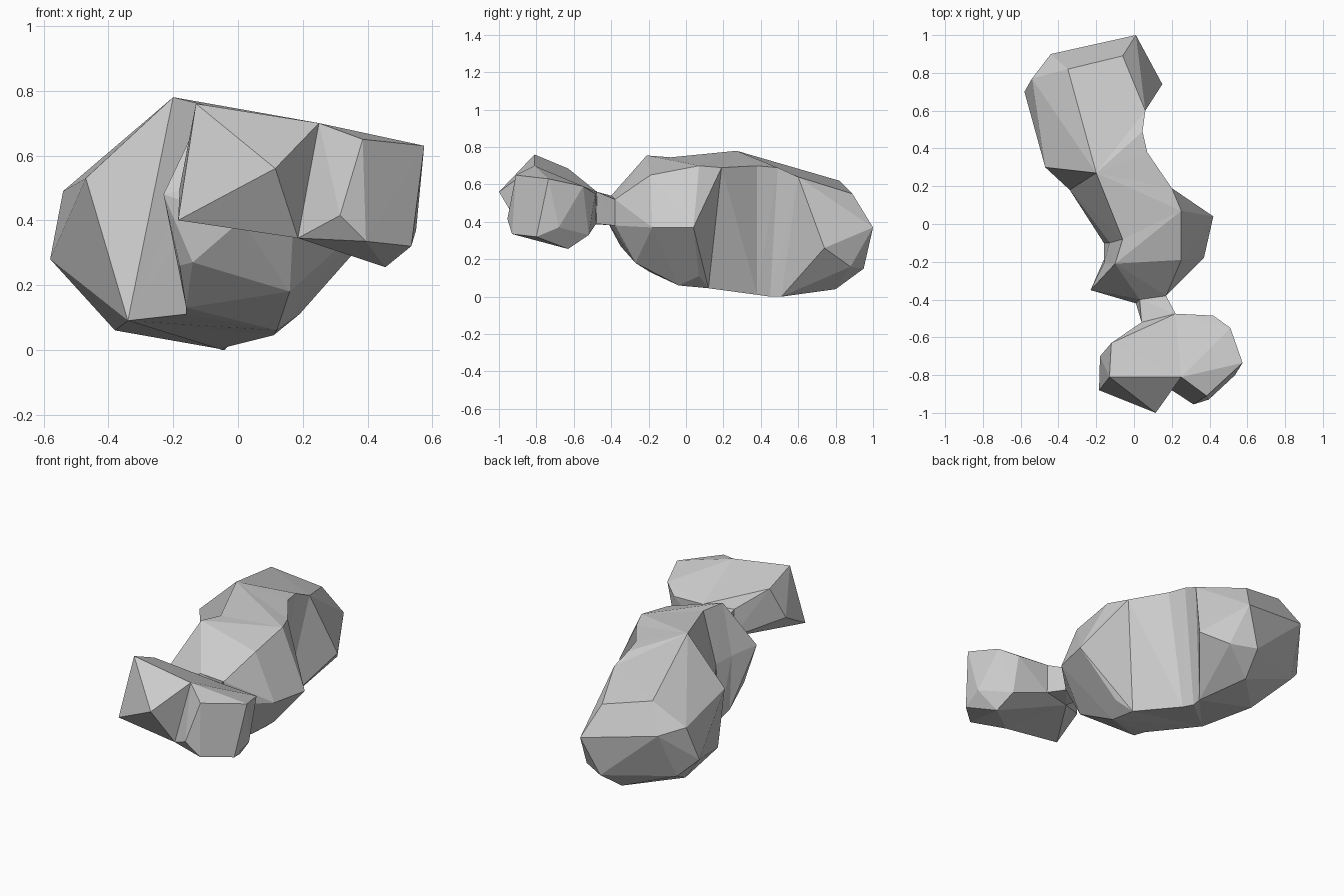
import bpy
import bmesh

default_cube = bpy.data.objects.get("Cube")
if default_cube:
    bpy.data.objects.remove(default_cube, do_unlink=True)

# One plain stone material
stone = bpy.data.materials.new("grey_stone")
stone.use_nodes = True
stone_colour = (.6, .6, .6, 1)
stone.diffuse_color = stone_colour
stone.node_tree.nodes["Principled BSDF"].inputs["Base Color"].default_value = stone_colour

# Landmark corners of the rear body, named so neighbouring chunks share them
body = {
    "tail_tip": (.01, 1, .37),
    "tail_top_right": (-.35, .82, .62),
    "tail_top_left": (-.06, .89, .55),
    "tail_back_corner": (-.44, .9, .46),
    "tail_side_upper": (-.54, .77, .49),
    "tail_side_lower": (-.58, .7, .28),
    "tail_left_bulge": (.15, .74, .26),
    "tail_under_left": (.05, .88, .16),
    "tail_under_back": (-.09, .95, .15),
    "tail_under_mid": (-.13, .8, .04),
    "tail_under_side": (-.38, .55, .06),
    "tail_heel": (-.48, .77, .18),
    "hump_peak": (-.2, .27, .78),
    "hump_side": (-.47, .3, .53),
    "hump_foot": (-.34, .18, .09),
    "crease_top": (.06, .6, .64),
    "crease_foot": (-.04, .51, 0),
    "waist_top": (.045, .49, .69),
    "waist_foot": (-.05, .45, 0),
    "waist_end_top": (.07, .38, .7),
    "waist_end_foot": (-.03, .38, .01),
    "shoulder_back_top": (.2, .19, .69),
    "shoulder_back_foot": (.11, .12, .045),
    "shoulder_top": (.25, .07, .7),
    "shoulder_bulge": (.42, .04, .37),
    "shoulder_under": (.19, .07, .11),
    "belly_left": (.12, -.04, .06),
}

# Landmark corners of the front body
body.update({
    "saddle_top": (-.06, -.08, .745),
    "saddle_side": (-.13, -.1, .43),
    "saddle_foot": (-.16, -.1, .11),
    "throat_peak": (-.1, -.21, .755),
    "throat_side": (-.16, -.21, .45),
    "throat_foot": (-.16, -.19, .13),
    "chest_top_left": (.25, -.19, .65),
    "chest_bulge": (.37, -.18, .37),
    "chest_right": (-.23, -.35, .48),
    "chest_right_low": (-.18, -.3, .26),
    "chest_under_right": (-.14, -.35, .27),
    "chest_under_left": (.16, -.27, .18),
    "chest_front_left": (.17, -.38, .52),
    "chest_front_right": (.03, -.4, .54),
    "chest_front_low": (.01, -.42, .4),
    "chest_front_corner": (.17, -.38, .38),
})

# Landmark corners of the head and neck
head = {
    "peak": (-.13, -.81, .76),
    "nose": (.115, -1, .56),
    "cheek_low": (-.185, -.88, .4),
    "cheek_back": (-.18, -.7, .5),
    "crown_back": (-.12, -.63, .685),
    "valley_top": (.25, -.81, .7),
    "valley_foot": (.185, -.87, .345),
    "nape_right_top": (.04, -.52, .56),
    "nape_right_low": (.05, -.52, .39),
    "nape_left_top": (.22, -.475, .56),
    "nape_left_low": (.22, -.48, .39),
    "brow_front": (.385, -.91, .65),
    "brow_side": (.575, -.735, .63),
    "jaw_notch": (.315, -.955, .415),
    "jaw_front": (.395, -.93, .335),
    "jaw_side": (.535, -.8, .32),
    "jaw_hinge": (.55, -.68, .37),
    "jaw_bottom": (.455, -.63, .255),
    "jaw_back": (.43, -.52, .33),
    "ear_top": (.51, -.55, .59),
    "ear_back": (.42, -.485, .55),
}


def chunk(name, points):
    """Faceted rock wrapped tightly around its corners."""
    bm = bmesh.new()
    for point in points:
        bm.verts.new(point)
    result = bmesh.ops.convex_hull(bm, input=bm.verts[:])
    spare = set(result["geom_interior"]) | set(result["geom_unused"])
    spare = [item for item in spare if isinstance(item, bmesh.types.BMVert)]
    bmesh.ops.delete(bm, geom=spare, context="VERTS")
    bmesh.ops.recalc_face_normals(bm, faces=bm.faces[:])
    mesh = bpy.data.meshes.new(name)
    bm.to_mesh(mesh)
    bm.free()
    mesh.materials.append(stone)
    rock = bpy.data.objects.new(name, mesh)
    bpy.context.collection.objects.link(rock)
    rocks.append(rock)


def pick(corners, *prefixes):
    """All corners whose names start with one of the prefixes."""
    return [place for key, place in corners.items() if key.startswith(prefixes)]


rocks = []

# Body, from the tail forward; the hollow flanks bend at every joint
chunk("rear_lobe", pick(body, "tail", "hump", "crease"))
chunk("waist_rear", pick(body, "hump", "crease", "waist_top", "waist_foot"))
chunk("waist_middle", pick(body, "hump", "waist"))
chunk("waist_front", pick(body, "hump_peak", "hump_foot", "waist_end", "shoulder_back"))
chunk("middle_lobe", pick(body, "hump_peak", "hump_foot", "shoulder",
                          "belly", "saddle"))
chunk("throat", pick(body, "shoulder_top", "shoulder_bulge", "shoulder_under", "belly",
                     "saddle", "throat", "chest_top", "chest_bulge", "chest_under_left"))
chunk("front_lobe", pick(body, "belly", "throat", "chest"))

# Narrow neck bridging body and head
chunk("neck", pick(body, "chest_front") + pick(head, "nape"))

# Head, two halves meeting at the valley in front
chunk("head_right", pick(head, "peak", "nose", "cheek", "crown", "valley", "nape"))
chunk("head_left", pick(head, "valley", "nape", "brow", "jaw", "ear"))

# Soft shading on gentle bends, crisp edges elsewhere
for rock in bpy.context.view_layer.objects:
    rock.select_set(rock in rocks)
bpy.context.view_layer.objects.active = rocks[0]
bpy.ops.object.shade_smooth_by_angle(angle=.4)
